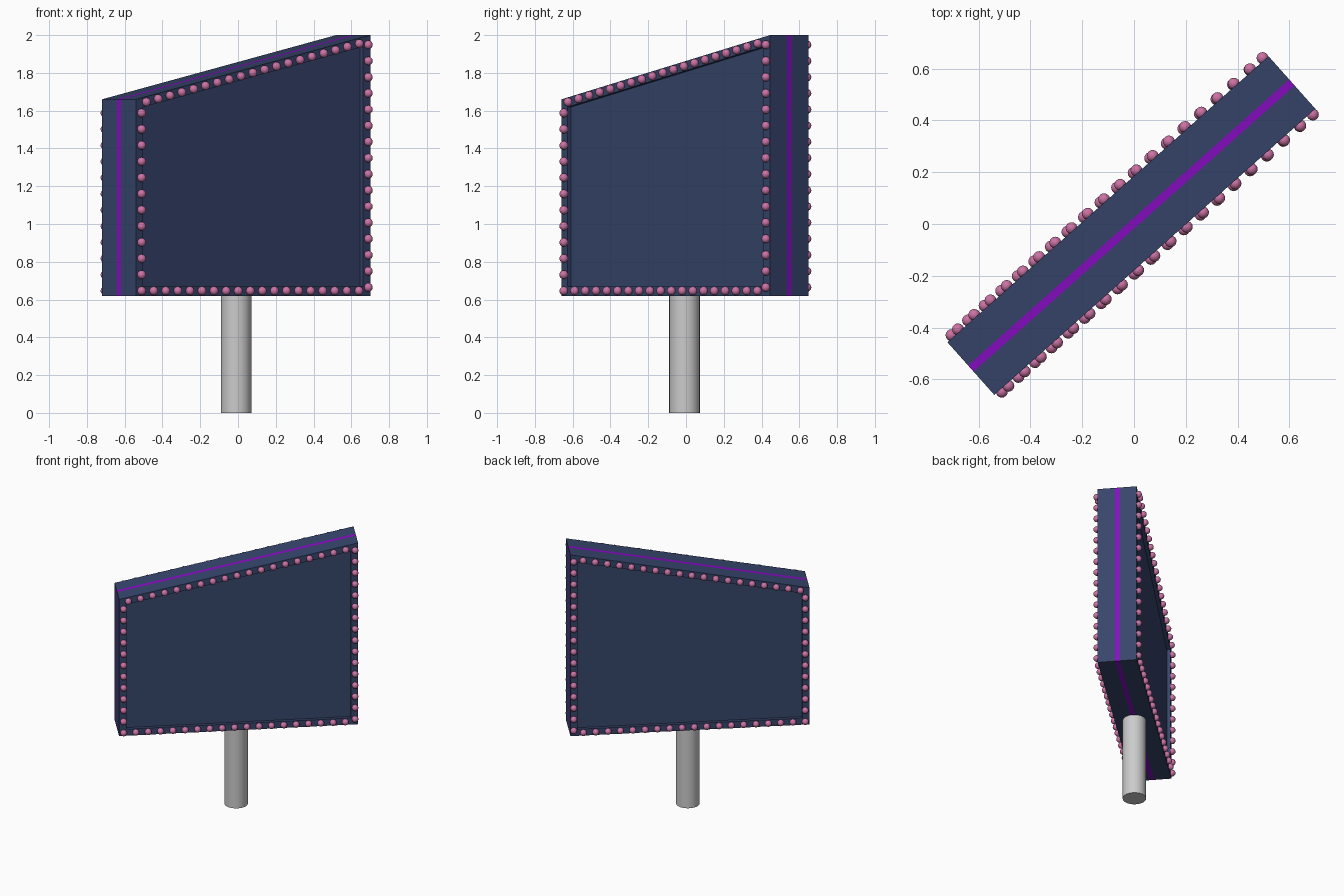
import bpy, bmesh, math
from mathutils import Vector, Matrix

if "Cube" in bpy.data.objects:
    bpy.data.objects.remove(bpy.data.objects["Cube"])

ANGLE = math.radians(41.7)
CENTRE = Vector((-0.01, -0.006, 0))
L, T = 0.83, 0.136                      # half length, half thickness
Z0, Z_LOW, Z_HIGH = 0.62, 1.66, 2.0     # bottom edge, low and high top corners
RIM, DEPTH, STRIPE = 0.05, 0.025, 0.016


def material(name, rgb):
    m = bpy.data.materials.new(name)
    m.diffuse_color = (*rgb, 1)
    m.use_nodes = True
    m.node_tree.nodes["Principled BSDF"].inputs["Base Color"].default_value = m.diffuse_color
    return m


def add_object(name, bm, *mats):
    me = bpy.data.meshes.new(name)
    bm.to_mesh(me)
    bm.free()
    for m in mats:
        me.materials.append(m)
    ob = bpy.data.objects.new(name, me)
    bpy.context.collection.objects.link(ob)
    ob.location = CENTRE
    ob.rotation_euler.z = ANGLE
    return ob


def outline(w):
    """Slanted sign outline, moved inwards by w."""
    s = (Z_HIGH - Z_LOW) / (2 * L)
    drop = w * math.sqrt(1 + s * s)
    a = L - w
    mid = (Z_LOW + Z_HIGH) / 2 - drop
    return [(-a, Z0 + w), (a, Z0 + w), (a, mid + s * a), (-a, mid - s * a)]


navy = material("navy", (0.038, 0.061, 0.15))
purple = material("purple", (0.25, 0.004, 0.56))
pink = material("pink", (0.60, 0.17, 0.37))

# Sign box: rings from the front recess to the back recess, stripe in the middle
layers = [(RIM, -T + DEPTH), (RIM, -T), (0, -T), (0, -STRIPE),
          (0, STRIPE), (0, T), (RIM, T), (RIM, T - DEPTH)]
bm = bmesh.new()
rings = [[bm.verts.new((u, y, z)) for u, z in outline(w)] for w, y in layers]
for k, (a, b) in enumerate(zip(rings, rings[1:])):
    for i in range(4):
        j = (i + 1) % 4
        f = bm.faces.new((a[i], a[j], b[j], b[i]))
        f.material_index = 1 if k == 3 else 0
bm.faces.new(rings[0])
bm.faces.new(rings[-1])
bmesh.ops.recalc_face_normals(bm, faces=bm.faces)
add_object("sign_box", bm, navy, purple)

# Bulbs: evenly spaced round the rim of each face
path = [Vector((u + 0.004, 0, z)) for u, z in outline(0.026)]
edges = list(zip(path, path[1:] + path[:1]))
perimeter = sum((b - a).length for a, b in edges)


def along(d):
    for a, b in edges:
        if d <= (b - a).length:
            return a + (b - a).normalized() * d
        d -= (b - a).length
    return path[0]


COUNT = 65
for name, side in (("front_bulbs", -1), ("back_bulbs", 1)):
    bm = bmesh.new()
    for i in range(COUNT):
        p = along(perimeter * i / COUNT) + Vector((0, side * (T + 0.01), 0))
        bmesh.ops.create_uvsphere(bm, u_segments=16, v_segments=10, radius=0.023,
                                  matrix=Matrix.Translation(p))
    for f in bm.faces:
        f.smooth = True
    add_object(name, bm, pink)

# Post
bpy.ops.mesh.primitive_cylinder_add(vertices=32, radius=0.081, depth=Z0 + 0.01,
                                    location=(-0.01, -0.008, (Z0 + 0.01) / 2))
bpy.context.object.name = "post"
bpy.ops.object.shade_smooth_by_angle()
